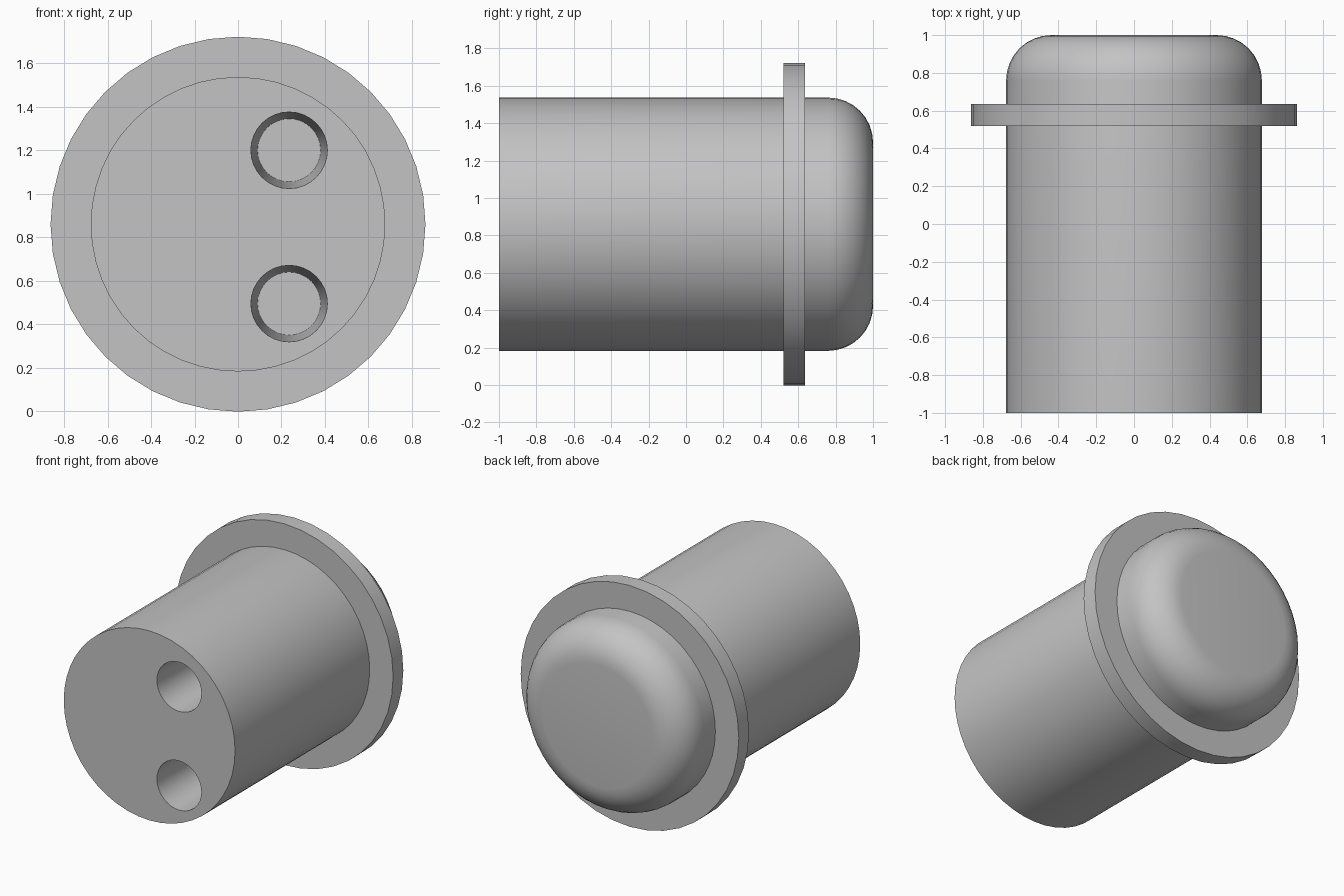
import bpy, bmesh, math
from math import sin, cos, pi

if "Cube" in bpy.data.objects:
    bpy.data.objects.remove(bpy.data.objects["Cube"], do_unlink=True)

AXIS_Z = 0.86
BODY_R = 0.677
FLANGE_R = 0.862

grey = bpy.data.materials.new("plain grey")
grey.use_nodes = True
colour = (0.55, 0.55, 0.55, 1)
grey.diffuse_color = colour
grey.node_tree.nodes["Principled BSDF"].inputs["Base Color"].default_value = colour


def lathe(name, profile, segments, x=0, z=AXIS_Z, capped=True):
    """Turn (radius, y) points about a line parallel to the y axis."""
    bm = bmesh.new()
    rings = []
    for r, y in profile:
        rings.append([bm.verts.new((x + r * cos(2 * pi * i / segments), y,
                                    z + r * sin(2 * pi * i / segments)))
                      for i in range(segments)])
    for a, b in zip(rings, rings[1:]):
        for i in range(segments):
            j = (i + 1) % segments
            bm.faces.new((a[i], a[j], b[j], b[i]))
    if capped:
        bm.faces.new(rings[0])
        bm.faces.new(rings[-1])
    bmesh.ops.recalc_face_normals(bm, faces=bm.faces)
    mesh = bpy.data.meshes.new(name)
    bm.to_mesh(mesh)
    bm.free()
    mesh.materials.append(grey)
    obj = bpy.data.objects.new(name, mesh)
    bpy.context.collection.objects.link(obj)
    return obj


def activate(obj):
    bpy.ops.object.select_all(action='DESELECT')
    obj.select_set(True)
    bpy.context.view_layer.objects.active = obj


# Plug body: straight barrel with a rounded back end
fillet = 0.24
profile = [(BODY_R, -1)]
for k in range(9):
    a = k / 8 * pi / 2
    profile.append((BODY_R - fillet + fillet * cos(a), 1 - fillet + fillet * sin(a)))
body = lathe("plug_body", profile, 48)

# Two slightly tapered sockets in the front face
for z in (1.2, 0.495):
    cutter = lathe("socket_cutter", [(0.176, -1.001), (0.145, -0.2)], 32, x=0.235, z=z)
    cutter.hide_render = True
    activate(body)
    cut = body.modifiers.new("socket", 'BOOLEAN')
    cut.operation = 'DIFFERENCE'
    cut.solver = 'EXACT'
    cut.object = cutter
    bpy.ops.object.modifier_apply(modifier=cut.name)
    bpy.data.objects.remove(cutter, do_unlink=True)

# Flange around the body
flange = lathe("flange", [(BODY_R - 0.01, 0.52), (FLANGE_R, 0.52),
                          (FLANGE_R, 0.635), (BODY_R - 0.01, 0.635)], 40, capped=False)

for obj in (body, flange):
    activate(obj)
    bpy.ops.object.shade_smooth_by_angle(angle=math.radians(30))
